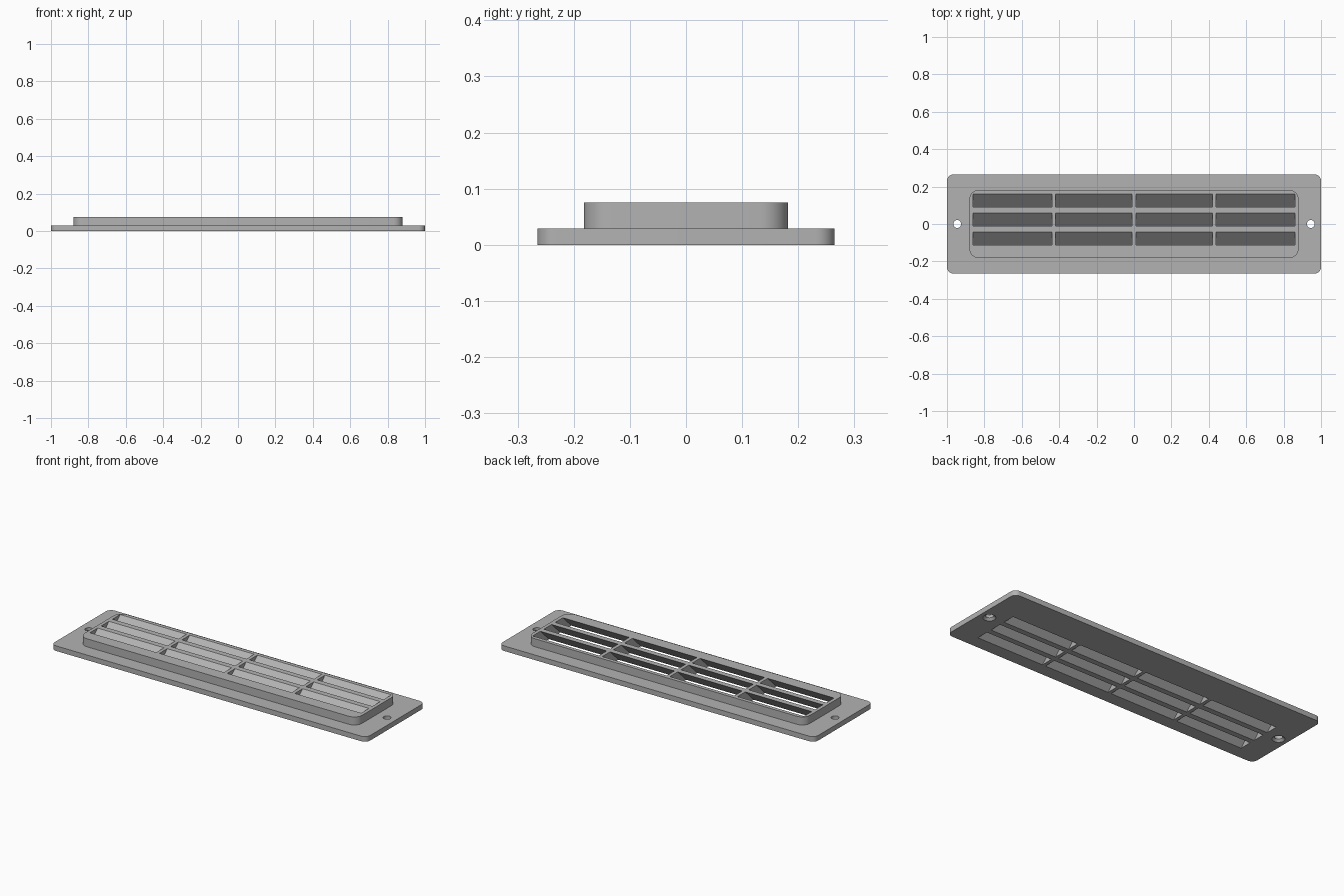
import bpy, bmesh, math

if "Cube" in bpy.data.objects:
    bpy.data.objects.remove(bpy.data.objects["Cube"], do_unlink=True)

PLATE_H, TOP = 0.029, 0.075

grey = bpy.data.materials.new("light_grey")
grey.use_nodes = True
COLOUR = (0.45, 0.45, 0.45, 1)
grey.diffuse_color = COLOUR
grey.node_tree.nodes["Principled BSDF"].inputs["Base Color"].default_value = COLOUR


def loft(name, rings):
    """Closed solid through rings of equal point count, capped at both ends."""
    bm = bmesh.new()
    loops = [[bm.verts.new(p) for p in ring] for ring in rings]
    n = len(loops[0])
    for a, b in zip(loops, loops[1:]):
        for i in range(n):
            j = (i + 1) % n
            bm.faces.new((a[i], a[j], b[j], b[i]))
    bm.faces.new(loops[0])
    bm.faces.new(loops[-1])
    bmesh.ops.recalc_face_normals(bm, faces=bm.faces)
    mesh = bpy.data.meshes.new(name)
    bm.to_mesh(mesh)
    bm.free()
    mesh.materials.append(grey)
    ob = bpy.data.objects.new(name, mesh)
    bpy.context.collection.objects.link(ob)
    return ob


def rounded_ring(hx, hy, r, z, steps=8):
    ring = []
    for k, (sx, sy) in enumerate(((1, 1), (-1, 1), (-1, -1), (1, -1))):
        for i in range(steps + 1):
            a = math.pi / 2 * (k + i / steps)
            ring.append((sx * (hx - r) + r * math.cos(a),
                         sy * (hy - r) + r * math.sin(a), z))
    return ring


def circle_ring(x, r, z, n=32):
    return [(x + r * math.cos(math.tau * i / n),
             r * math.sin(math.tau * i / n), z) for i in range(n)]


def slot_ring(x0, x1, y0, y1, z):
    # slots lean towards the front as they go down
    s = (z - TOP) * 1.04
    return [(x0, y0 + s, z), (x1, y0 + s, z), (x1, y1 + s, z), (x0, y1 + s, z)]


def combine(target, tool, operation):
    mod = target.modifiers.new(operation.lower(), 'BOOLEAN')
    mod.operation, mod.object, mod.solver = operation, tool, 'EXACT'
    bpy.context.view_layer.objects.active = target
    bpy.ops.object.modifier_apply(modifier=mod.name)
    bpy.data.objects.remove(tool, do_unlink=True)


# Flange plate with the raised panel joined on
grille = loft("vent_grille", [rounded_ring(1, 0.265, 0.034, z) for z in (0, PLATE_H)])
panel = loft("raised_panel", [rounded_ring(0.88, 0.182, 0.05, z) for z in (0.01, TOP)])
combine(grille, panel, 'UNION')

# Slanted louvre slots: three rows of four
columns = ((-0.86, -0.439), (-0.419, -0.01), (0.01, 0.419), (0.439, 0.86))
for row in range(3):
    y = 0.024 + (row - 1) * 0.1016
    for x0, x1 in columns:
        slot = loft("slot_cutter", [slot_ring(x0, x1, y - 0.035, y + 0.035, z)
                                    for z in (-0.02, TOP + 0.02)])
        combine(grille, slot, 'DIFFERENCE')

# Screw holes, countersunk from below
for side in (-1, 1):
    x = side * 0.945
    profile = ((0.041, -0.008), (0.021, 0.012), (0.021, 0.05))
    hole = loft("hole_cutter", [circle_ring(x, r, z) for r, z in profile])
    combine(grille, hole, 'DIFFERENCE')

# Smooth rounded corners, crisp edges
bpy.ops.object.select_all(action='DESELECT')
grille.select_set(True)
bpy.context.view_layer.objects.active = grille
bpy.ops.object.shade_smooth_by_angle(angle=math.radians(30))
